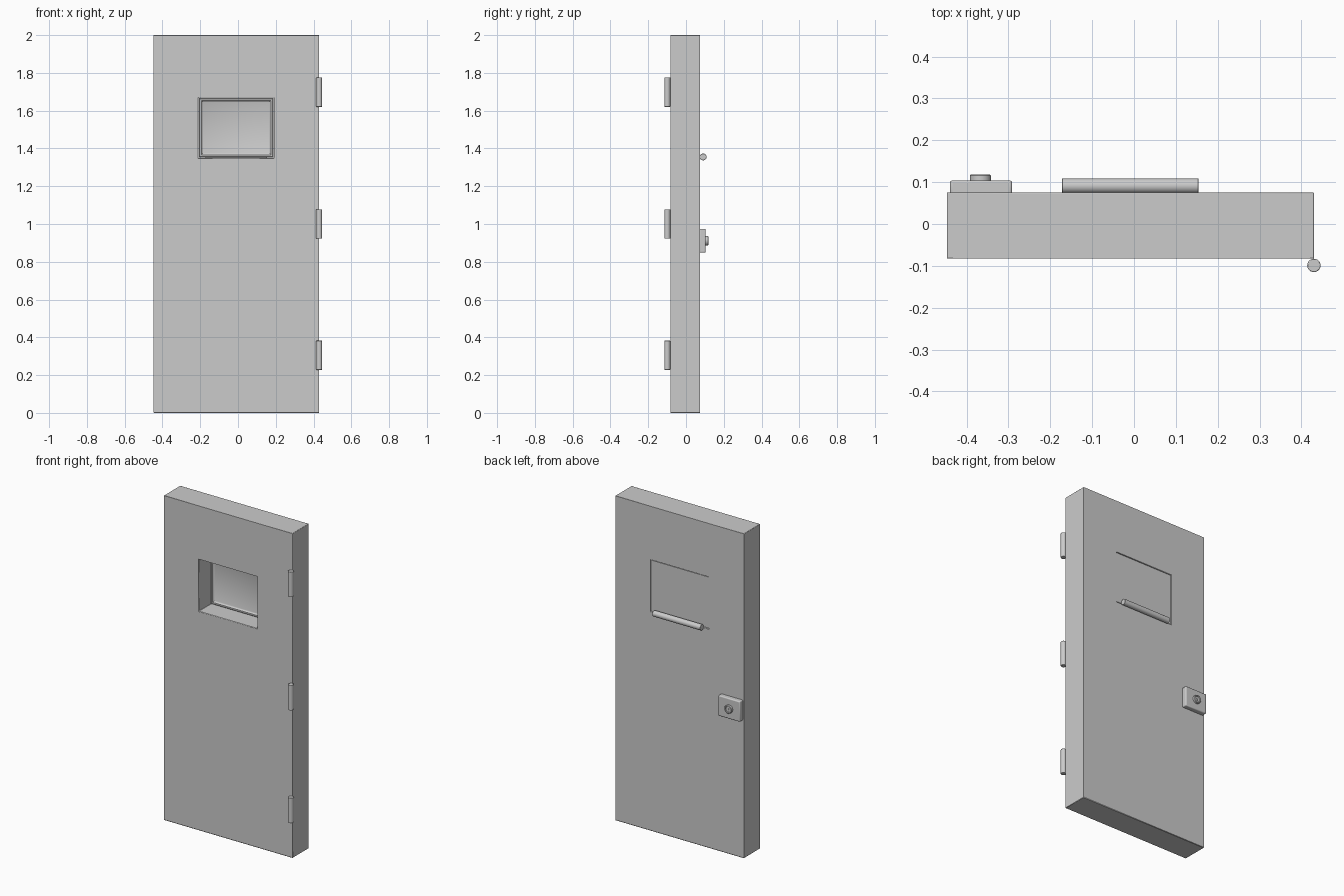
import bpy, bmesh, math
from mathutils import Matrix

if "Cube" in bpy.data.objects:
    bpy.data.objects.remove(bpy.data.objects["Cube"])


def finish(name, bm, bevel=0.0, segments=2):
    """Turn a bmesh into a named object with an optional bevel and sharp-aware smoothing."""
    bmesh.ops.recalc_face_normals(bm, faces=bm.faces)
    me = bpy.data.meshes.new(name)
    bm.to_mesh(me)
    bm.free()
    ob = bpy.data.objects.new(name, me)
    bpy.context.collection.objects.link(ob)
    if bevel:
        m = ob.modifiers.new("edge_bevel", 'BEVEL')
        m.width, m.segments, m.limit_method = bevel, segments, 'ANGLE'
    bpy.ops.object.select_all(action='DESELECT')
    ob.select_set(True)
    bpy.context.view_layer.objects.active = ob
    bpy.ops.object.shade_smooth_by_angle(angle=math.radians(35))
    return ob


def ring(bm, x0, x1, z0, z1, y):
    return [bm.verts.new((x, y, z)) for x, z in ((x0, z0), (x1, z0), (x1, z1), (x0, z1))]


def bridge(bm, a, b):
    for i in range(4):
        j = (i + 1) % 4
        bm.faces.new((a[i], a[j], b[j], b[i]))


def cylinder(name, center, radius, length, axis, bevel=0.0, sides=32):
    rot = {'X': Matrix.Rotation(math.pi / 2, 4, 'Y'),
           'Y': Matrix.Rotation(math.pi / 2, 4, 'X'),
           'Z': Matrix.Identity(4)}[axis]
    bm = bmesh.new()
    bmesh.ops.create_cone(bm, cap_ends=True, segments=sides, radius1=radius, radius2=radius,
                          depth=length, matrix=Matrix.Translation(center) @ rot)
    return finish(name, bm, bevel)


def box(name, x, y, z, bevel=0.0, segments=2):
    bm = bmesh.new()
    a, b = ring(bm, *x, *z, y[0]), ring(bm, *x, *z, y[1])
    bridge(bm, a, b)
    bm.faces.new(a)
    bm.faces.new(b)
    return finish(name, bm, bevel, segments)


# Door slab with a rectangular viewing port through it
bm = bmesh.new()
outer, port = (-0.447, 0.43, 0, 2), (-0.21, 0.19, 1.35, 1.67)
rings = [ring(bm, *outer, -0.083), ring(bm, *port, -0.083),
         ring(bm, *port, 0.075), ring(bm, *outer, 0.075)]
for k in range(4):
    bridge(bm, rings[k], rings[(k + 1) % 4])
finish("door_slab", bm, 0.002, 1)

# Hatch closing the port: raised rim and a shallow sunken panel on the front
bm = bmesh.new()
steps = [(0.003, 0.072), (0.003, 0.034), (0.007, 0.030), (0.016, 0.030), (0.021, 0.036), (0.025, 0.038)]
rings = [ring(bm, port[0] + d, port[1] - d, port[2] + d, port[3] - d, y) for d, y in steps]
for a, b in zip(rings, rings[1:]):
    bridge(bm, a, b)
bm.faces.new(rings[0])
tip = bm.verts.new((-0.01, 0.041, 1.51))
for i in range(4):
    bm.faces.new((rings[-1][i], rings[-1][(i + 1) % 4], tip))
finish("port_hatch", bm)

# Hatch hinge rod on the back
cylinder("hatch_hinge_rod", (-0.009, 0.091, 1.355), 0.018, 0.327, 'X', 0.002)

# Door hinge barrels
for i, z in enumerate((0.305, 1.0, 1.698)):
    cylinder(f"door_hinge_{i + 1}", (0.43, -0.099, z), 0.016, 0.155, 'Z', 0.002)

# Lock case
box("lock_case", (-0.44, -0.291), (0.07, 0.104), (0.848, 0.974), 0.006, 3)

# Lock barrel: a lathed ring with a sunken face
bm = bmesh.new()
profile = [(0.025, 0.10), (0.025, 0.116), (0.023, 0.118), (0.018, 0.118), (0.016, 0.113), (0.0001, 0.113)]
verts = [bm.verts.new((-0.367 + r, y, 0.911)) for r, y in profile]
edges = [bm.edges.new(p) for p in zip(verts, verts[1:])]
bmesh.ops.spin(bm, geom=verts + edges, cent=(-0.367, 0, 0.911), axis=(0, 1, 0),
               angle=math.tau, steps=32, use_merge=True)
bmesh.ops.remove_doubles(bm, verts=bm.verts, dist=0.0003)
finish("lock_barrel", bm)

# Key slot: round plug and blade inside the barrel
cylinder("key_plug", (-0.367, 0.1135, 0.914), 0.006, 0.004, 'Y', 0, 16)
box("key_slot", (-0.3695, -0.3645), (0.1115, 0.1155), (0.900, 0.914))
